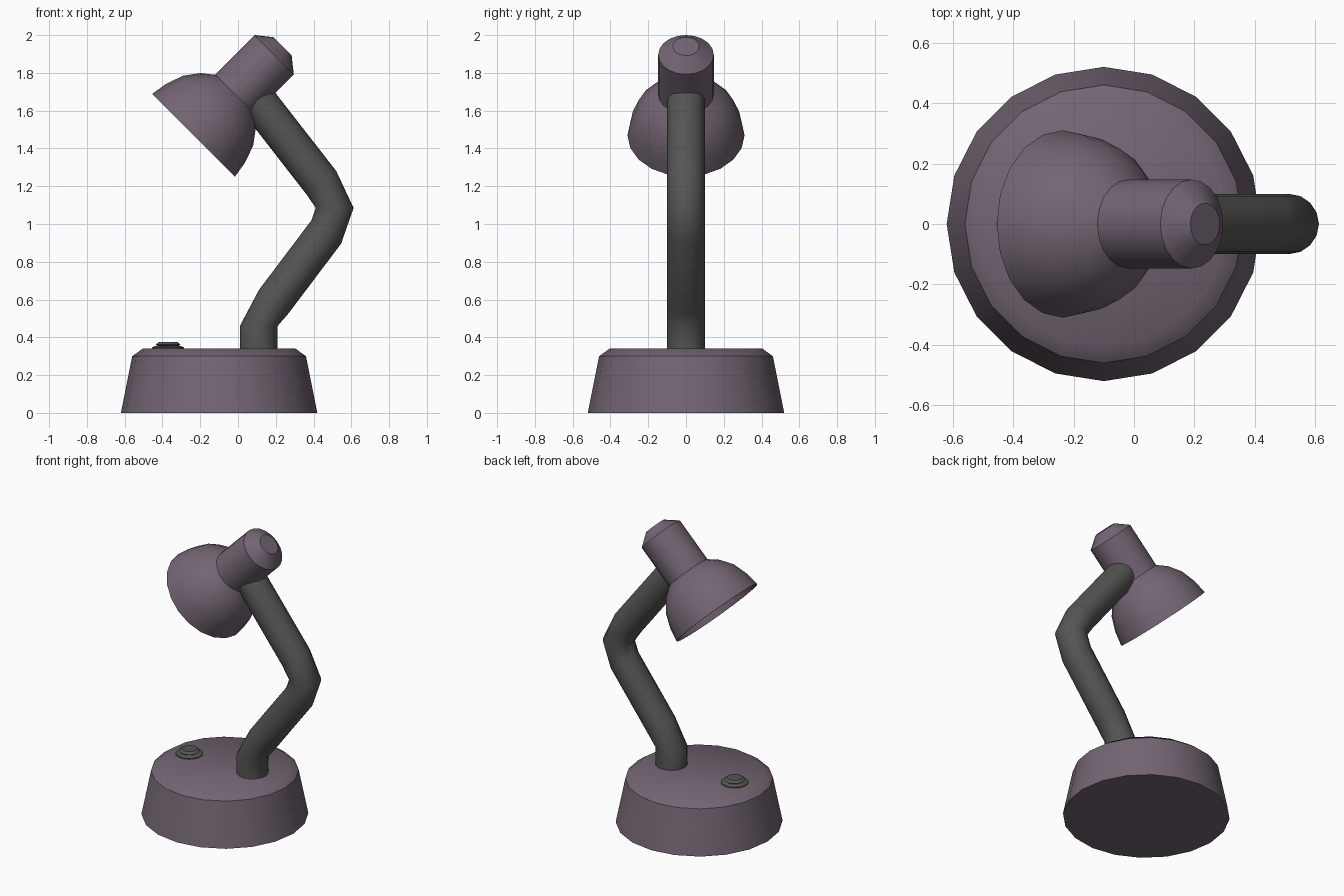
import bpy, bmesh
from math import sin, cos, pi, radians

if "Cube" in bpy.data.objects:
    bpy.data.objects.remove(bpy.data.objects["Cube"])


def material(name, rgb):
    m = bpy.data.materials.new(name)
    m.diffuse_color = (*rgb, 1)
    m.use_nodes = True
    m.node_tree.nodes["Principled BSDF"].inputs["Base Color"].default_value = m.diffuse_color
    return m


PLUM = material("plum", (0.17, 0.13, 0.17))
DARK = material("dark_grey", (0.09, 0.09, 0.088))


def loft(name, rings, mat, angle, close=False):
    """Skin a list of point rings, cap the ends (or join last to first)."""
    bm = bmesh.new()
    loops = [[bm.verts.new(p) for p in ring] for ring in rings]
    pairs = list(zip(loops, loops[1:]))
    if close:
        pairs.append((loops[-1], loops[0]))
    n = len(loops[0])
    for a, b in pairs:
        for i in range(n):
            j = (i + 1) % n
            bm.faces.new((a[i], a[j], b[j], b[i]))
    if not close:
        bm.faces.new(loops[0])
        bm.faces.new(loops[-1])
    bmesh.ops.recalc_face_normals(bm, faces=bm.faces)
    me = bpy.data.meshes.new(name)
    bm.to_mesh(me)
    bm.free()
    ob = bpy.data.objects.new(name, me)
    bpy.context.collection.objects.link(ob)
    me.materials.append(mat)
    bpy.ops.object.select_all(action='DESELECT')
    ob.select_set(True)
    bpy.context.view_layer.objects.active = ob
    bpy.ops.object.shade_smooth_by_angle(angle=radians(angle))
    return ob


def lathe(name, profile, mat, loc, tilt=0, sides=20, angle=32):
    """Revolve (radius, height) points about a local z axis tilted toward +x."""
    rings = [[(r * cos(2 * pi * i / sides), r * sin(2 * pi * i / sides), h)
              for i in range(sides)] for r, h in profile]
    ob = loft(name, rings, mat, angle)
    ob.location = loc
    ob.rotation_euler.y = radians(tilt)
    return ob


# Weighted base
lathe("base", [(0.52, 0), (0.46, 0.30), (0.405, 0.34)], PLUM, (-0.10, 0, 0), angle=40)

# Switch: surround and push button
lathe("switch_ring", [(0.085, 0.33), (0.085, 0.346), (0.068, 0.355)], DARK, (-0.37, 0, 0))
lathe("switch_button", [(0.05, 0.35), (0.066, 0.362), (0.048, 0.376)], DARK, (-0.37, 0, 0))

# Bent arm: (x, z, lean of the ring in degrees)
path = [(0.11, 0.33, 0), (0.11, 0.46, 0), (0.19, 0.59, 38), (0.467, 0.957, 38),
        (0.512, 1.085, 0), (0.441, 1.219, -38), (0.09, 1.67, -38)]
R, N = 0.1, 16
arm_rings = []
for x, z, lean in path:
    a = radians(lean)
    arm_rings.append([(x + R * cos(2 * pi * i / N) * cos(a), R * sin(2 * pi * i / N),
                       z - R * cos(2 * pi * i / N) * sin(a)) for i in range(N)])
loft("arm", arm_rings, DARK, 45)

# Lamp head, tilted 45 degrees: open shade and bulb socket
HEAD = (-0.235, 0, 1.47)
outer = [(0.31, 0), (0.295, 0.09), (0.262, 0.184), (0.207, 0.258), (0.138, 0.313)]
inner = [(r - 0.012, max(h - 0.008, 0)) for r, h in reversed(outer)]
lathe("shade", [(0.01, 0.318)] + outer[::-1] + inner[::-1] + [(0.01, 0.306)],
      PLUM, HEAD, 45)
lathe("socket", [(0.147, 0.308), (0.147, 0.603), (0.069, 0.665)], PLUM, HEAD, 45)
